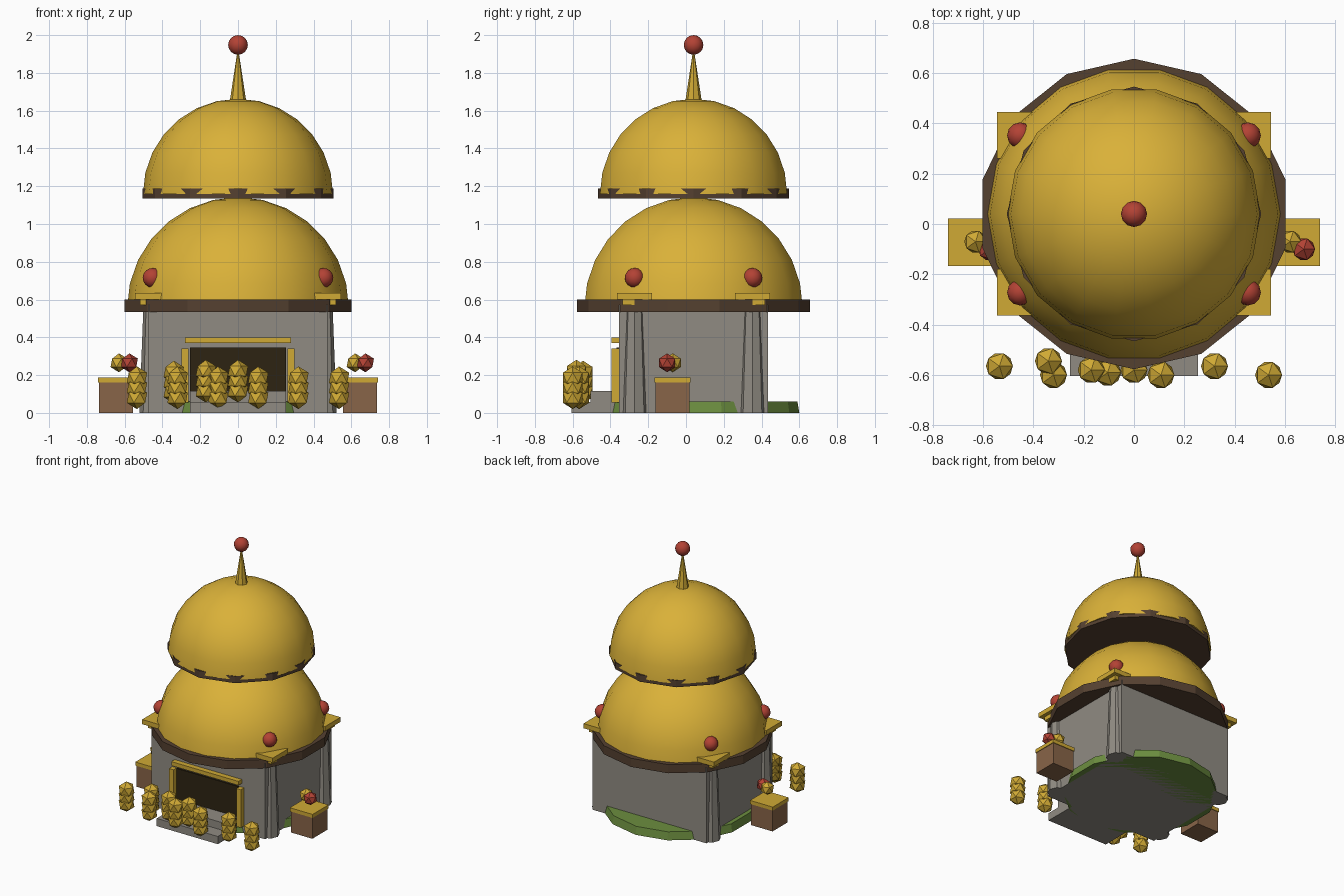
import bpy, bmesh, math
from mathutils import Vector

cube = bpy.data.objects.get("Cube")
if cube:
    bpy.data.objects.remove(cube, do_unlink=True)

CY = 0.04  # depth position of the shrine's axis


def material(name, r, g, b):
    m = bpy.data.materials.new(name)
    m.use_nodes = True
    m.diffuse_color = (r, g, b, 1)
    bsdf = next(n for n in m.node_tree.nodes if n.type == 'BSDF_PRINCIPLED')
    bsdf.inputs["Base Color"].default_value = (r, g, b, 1)
    bsdf.inputs["Roughness"].default_value = 0.8
    return m


dome_gold = material("dome gold", 0.70, 0.44, 0.04)
trim_gold = material("trim gold", 0.63, 0.40, 0.035)
stone = material("stone grey", 0.28, 0.26, 0.225)
dark_wood = material("dark wood", 0.09, 0.052, 0.03)
crate_wood = material("crate wood", 0.25, 0.13, 0.065)
red = material("red", 0.45, 0.055, 0.035)
grass = material("grass green", 0.15, 0.27, 0.05)
doorway = material("doorway black", 0.026, 0.017, 0.006)


def finish(bm, name, mat, smooth=False):
    bmesh.ops.recalc_face_normals(bm, faces=bm.faces)
    mesh = bpy.data.meshes.new(name)
    bm.to_mesh(mesh)
    bm.free()
    mesh.materials.append(mat)
    ob = bpy.data.objects.new(name, mesh)
    bpy.context.collection.objects.link(ob)
    if smooth:
        bpy.ops.object.select_all(action='DESELECT')
        ob.select_set(True)
        bpy.context.view_layer.objects.active = ob
        bpy.ops.object.shade_smooth_by_angle(angle=math.radians(40))
    return ob


def box(name, mat, x, y, z):
    """Box from (min, max) ranges."""
    bm = bmesh.new()
    bmesh.ops.create_cube(bm, size=1)
    for v in bm.verts:
        v.co = Vector(r[0] if c < 0 else r[1] for c, r in zip(v.co, (x, y, z)))
    return finish(bm, name, mat)


def lathe(name, mat, profile, sides, x=0, y=CY, phase=0.0, smooth=False):
    """Turn (radius, z) points around a vertical axis and close both ends."""
    bm = bmesh.new()
    rings = []
    for r, z in profile:
        if r < 1e-5:
            rings.append([bm.verts.new((x, y, z))])
            continue
        angles = [phase + math.tau * i / sides for i in range(sides)]
        rings.append([bm.verts.new((x + r * math.cos(a), y + r * math.sin(a), z))
                      for a in angles])
    for low, high in zip(rings, rings[1:]):
        for i in range(sides):
            j = (i + 1) % sides
            quad = [low[i % len(low)], low[j % len(low)],
                    high[j % len(high)], high[i % len(high)]]
            bm.faces.new(list(dict.fromkeys(quad)))
    for ring in (rings[0], rings[-1]):
        if len(ring) > 2:
            bm.faces.new(ring)
    return finish(bm, name, mat, smooth)


def arc(radius, z, steps, start):
    """Circular profile from a starting latitude up to the pole."""
    lats = [start + (math.pi / 2 - start) * i / steps for i in range(steps + 1)]
    return [(radius * math.cos(a), z + radius * math.sin(a)) for a in lats]


def ball(name, x, y, z):
    lathe(name, red, arc(0.052, z, 8, -math.pi / 2), 12, x, y, smooth=True)


def nuggets(name, mat, centres, radius):
    """One object made of several low-poly balls."""
    bm = bmesh.new()
    for c in centres:
        made = bmesh.ops.create_icosphere(bm, subdivisions=1, radius=radius)
        bmesh.ops.translate(bm, verts=made["verts"], vec=c)
    return finish(bm, name, mat)


# Ground and walls
lathe("grass_mound", grass, [(0.53, 0), (0.52, 0.06)], 14, y=0.07, phase=math.pi / 2)
box("walls", stone, (-0.475, 0.475), (CY - 0.395, CY + 0.395), (0, 0.57))

# Roof: two domes on eaves rings, with a spire
lathe("lower_eaves", dark_wood, [(0.617, 0.535), (0.617, 0.6)], 14, phase=math.pi / 2)
lathe("lower_dome", dome_gold, arc(0.587, 0.555, 7, 0), 18, smooth=True)
lathe("upper_eaves", dark_wood, [(0.506, 1.135), (0.506, 1.187)], 12)
lathe("upper_dome", dome_gold, arc(0.503, 1.16, 7, 0), 18, smooth=True)
lathe("spire", trim_gold, [(0.045, 1.64), (0.004, 1.91)], 8)
ball("spire_ball", 0, CY, 1.948)

# Corner pillars with stepped caps and balls
for sx, side in ((-1, "right"), (1, "left")):
    for sy, end in ((-1, "front"), (1, "back")):
        x, y = sx * 0.4525, CY + sy * 0.312
        tag = f"{end}_{side}"
        lathe("pillar_" + tag, stone, [(0.07, 0), (0.048, 0.57)], 8, x, y)
        for part, h, z in (("lower", 0.065, (0.57, 0.6)), ("upper", 0.0925, (0.6, 0.635))):
            box(f"pillar_cap_{part}_{tag}", trim_gold, (x - h, x + h), (y - h, y + h), z)
        ball("corner_ball_" + tag, x, y, 0.715)

# Doorway, frame and steps
box("door_panel", doorway, (-0.255, 0.255), (-0.368, -0.35), (0.1, 0.345))
for sx, side in ((-1, "right"), (1, "left")):
    box("door_post_" + side, trim_gold, sorted((sx * 0.263, sx * 0.3)),
        (-0.395, -0.35), (0.055, 0.342))
box("door_lintel", trim_gold, (-0.28, 0.28), (-0.395, -0.35), (0.37, 0.4))
box("lower_step", stone, (-0.255, 0.255), (-0.605, -0.35), (0, 0.058))
box("upper_step", stone, (-0.255, 0.255), (-0.505, -0.35), (0.058, 0.115))

# Side stands with offerings
for sx, side, gold_x, red_x in ((-1, "right", -0.63, -0.575), (1, "left", 0.62, 0.675)):
    x, y = sx * 0.645, -0.0725
    box("stand_" + side, crate_wood, (x - 0.09, x + 0.09), (y - 0.09, y + 0.09), (0, 0.16))
    box("stand_top_" + side, trim_gold, (x - 0.095, x + 0.095),
        (y - 0.095, y + 0.095), (0.16, 0.187))
    nuggets("gold_offering_" + side, trim_gold, [(gold_x, -0.07, 0.265)], 0.05)
    nuggets("red_offering_" + side, red, [(red_x, -0.1, 0.265)], 0.05)

# Row of stacked golden offerings in front
stacks = [(-0.535, -0.565, 0), (-0.34, -0.545, 0.03), (-0.32, -0.6, 0),
          (-0.17, -0.58, 0.035), (-0.105, -0.59, 0), (0, -0.58, 0.035),
          (0.107, -0.6, 0), (0.32, -0.565, 0), (0.535, -0.6, 0)]
for i, (x, y, lift) in enumerate(stacks, 1):
    nuggets(f"offering_stack_{i}", trim_gold,
            [(x, y, lift + 0.08 + 0.053 * k) for k in range(3)], 0.06)
